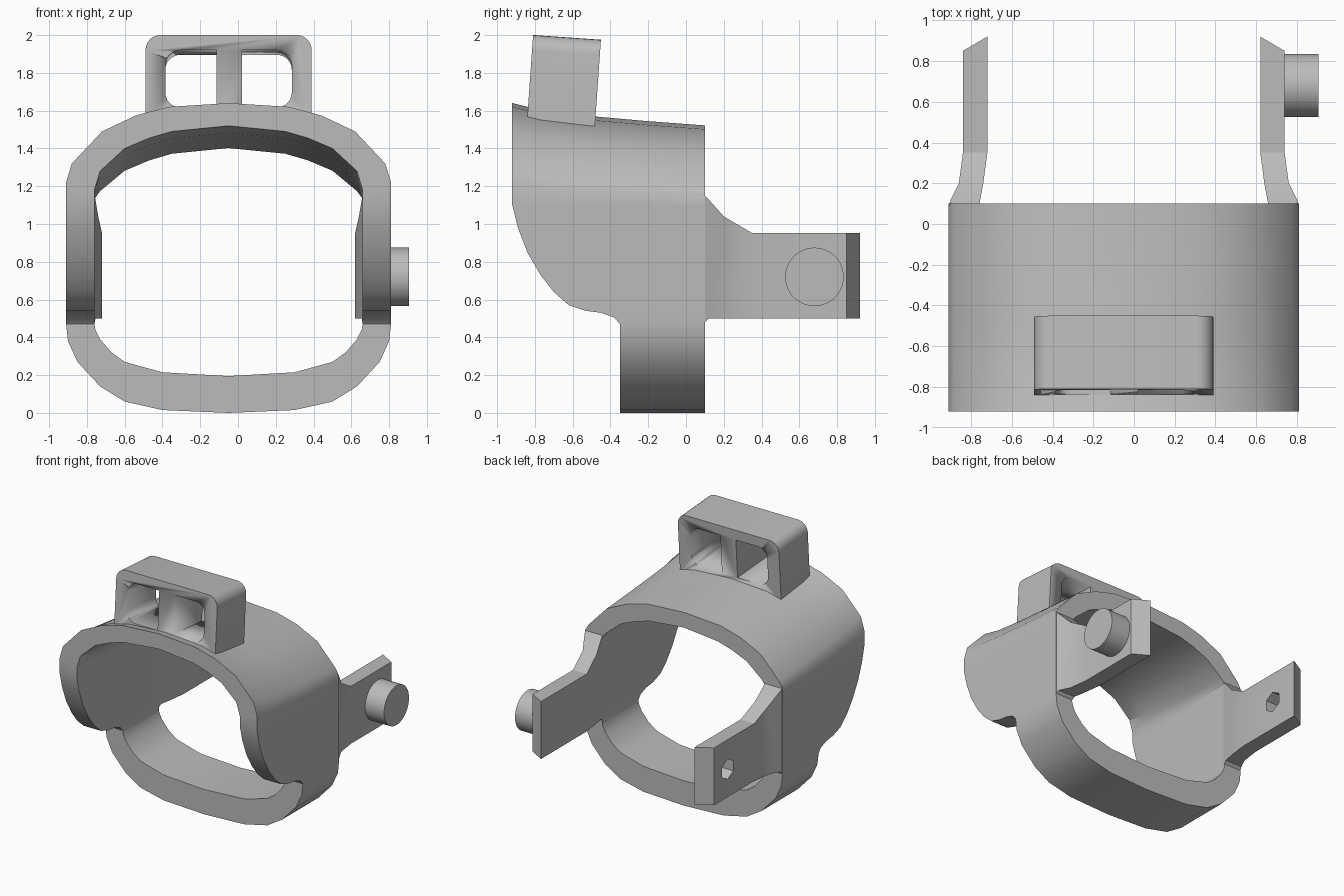
import bpy, bmesh, math
from mathutils import Matrix

cube = bpy.data.objects.get("Cube")
if cube:
    bpy.data.objects.remove(cube, do_unlink=True)

CX = -0.05    # symmetry plane of the strap
BACK = 0.10   # rear edge of the strap

grey = bpy.data.materials.new("plain_grey")
grey.use_nodes = True
grey.diffuse_color = (0.5, 0.5, 0.5, 1)
grey.node_tree.nodes["Principled BSDF"].inputs["Base Color"].default_value = (0.5, 0.5, 0.5, 1)


def finish(name, bm, smooth=30):
    bmesh.ops.recalc_face_normals(bm, faces=bm.faces)
    mesh = bpy.data.meshes.new(name)
    bm.to_mesh(mesh)
    bm.free()
    obj = bpy.data.objects.new(name, mesh)
    bpy.context.collection.objects.link(obj)
    mesh.materials.append(grey)
    bpy.ops.object.select_all(action='DESELECT')
    obj.select_set(True)
    bpy.context.view_layer.objects.active = obj
    bpy.ops.object.shade_smooth_by_angle(angle=math.radians(smooth))
    return obj


def loft(name, rings, closed=False):
    """Skin a list of equal-length point rings, capped unless closed."""
    bm = bmesh.new()
    rows = [[bm.verts.new(p) for p in ring] for ring in rings]
    n = len(rows[0])
    pairs = list(zip(rows, rows[1:]))
    if closed:
        pairs.append((rows[-1], rows[0]))
    else:
        bm.faces.new(rows[0])
        bm.faces.new(rows[-1])
    for a, b in pairs:
        for i in range(n):
            j = (i + 1) % n
            bm.faces.new((a[i], a[j], b[j], b[i]))
    return finish(name, bm)


def cut(obj, cutter):
    cutter.hide_render = True
    mod = obj.modifiers.new("cut", 'BOOLEAN')
    mod.operation = 'DIFFERENCE'
    mod.solver = 'EXACT'
    mod.object = cutter
    bpy.ops.object.select_all(action='DESELECT')
    bpy.context.view_layer.objects.active = obj
    obj.select_set(True)
    bpy.ops.object.modifier_apply(modifier=mod.name)
    bpy.data.objects.remove(cutter, do_unlink=True)


def cylinder_x(name, sides, radius, x0, x1, y, z):
    def ring(x):
        return [(x, y + radius * math.sin(math.tau * i / sides),
                 z + radius * math.cos(math.tau * i / sides)) for i in range(sides)]
    return loft(name, [ring(x0), ring(x1)])


# Strap: half section as (outer offset, outer z, inner offset, inner z, front y)
lower = [(0, 0, 0, .195), (.35, .015, .35, .215), (.55, .06, .55, .27),
         (.68, .14, .62, .32), (.80, .27, .68, .39), (.85, .38, .705, .44)]
front_edge = [(-.35, .47), (-.38, .505), (-.45, .53), (-.53, .54), (-.62, .57), (-.70, .64),
              (-.77, .73), (-.84, .85), (-.89, .98), (-.92, 1.10)]
upper = [(.86, 1.22, .71, 1.18), (.83, 1.32, .68, 1.28), (.67, 1.49, .55, 1.40),
         (.49, 1.575, .42, 1.455), (.32, 1.62, .30, 1.49), (0, 1.64, 0, 1.52)]
half = [(*p, -.35) for p in lower]
half += [(.86, z, .71, z, y) for y, z in front_edge]
half += [(*p, -.92) for p in upper]
section = [(1, p) for p in half] + [(-1, p) for p in half[-2:0:-1]]


def droop(y, z):
    """The crown sinks towards the rear, fastest near the front."""
    t = max(0, (y + .92) / 1.02)
    weight = min(1, max(0, (z - 1.1) / .2))
    return z - .118 * weight * t ** 0.6


rings = []
for side, (oh, oz, ih, iz, front) in section:
    ys = [front + (BACK - front) * t for t in (0, .15, .4, .7, 1)]
    ring = [(CX + side * oh, y, droop(y, oz)) for y in ys]
    ring += [(CX + side * ih, y, droop(y, iz)) for y in reversed(ys)]
    rings.append(ring)
loft("strap", rings, closed=True)

# Rear arms: stations as (outer y, inner y, outer offset, inner offset, bottom z, top z)
stations = [(.09, .09, .86, .71, .47, 1.16), (.12, .12, .85, .705, .50, 1.13),
            (.20, .20, .81, .69, .50, 1.04), (.35, .35, .79, .67, .50, .952),
            (.85, .92, .79, .67, .50, .952)]
for side, name in ((1, "left_arm"), (-1, "right_arm")):
    arm = loft(name, [[(CX + side * o, yo, lo), (CX + side * o, yo, hi),
                       (CX + side * i, yi, hi), (CX + side * i, yi, lo)]
                      for yo, yi, o, i, lo, hi in stations])
    if side < 0:
        cut(arm, cylinder_x("hole_cutter", 6, .08, -1, -.6, .68, .72))

# Peg on the left arm
cylinder_x("peg", 48, .155, .73, .905, .68, .72)


def rounded_prism(name, x0, x1, z0, z1, depth, radii):
    """Plate along y; radii run bottom left, bottom right, top right, top left."""
    corners = [(x0, z0, 1, 1), (x1, z0, -1, 1), (x1, z1, -1, -1), (x0, z1, 1, -1)]
    pts = []
    for k, ((x, z, sx, sz), r) in enumerate(zip(corners, radii)):
        steps = 6 if r else 0
        for s in range(steps + 1):
            a = math.pi + (k + s / max(steps, 1)) * math.pi / 2
            pts.append((x + sx * r + r * math.cos(a), z + sz * r + r * math.sin(a)))
    return loft(name, [[(x, y, z) for x, z in pts] for y in (-depth, depth)])


# Top loop with two windows, leaning back slightly
loop = rounded_prism("top_loop", -.49, .39, -.48, 0, .18, (0, 0, .08, .08))
cut(loop, rounded_prism("window_cutter", -.385, -.115, -.385, -.08, .3, (.08, 0, 0, .08)))
cut(loop, rounded_prism("window_cutter", .02, .285, -.385, -.08, .3, (0, .08, .08, 0)))
loop.data.transform(Matrix.Translation((0, -.63, 1.988)) @ Matrix.Rotation(math.radians(-4), 4, 'X'))
